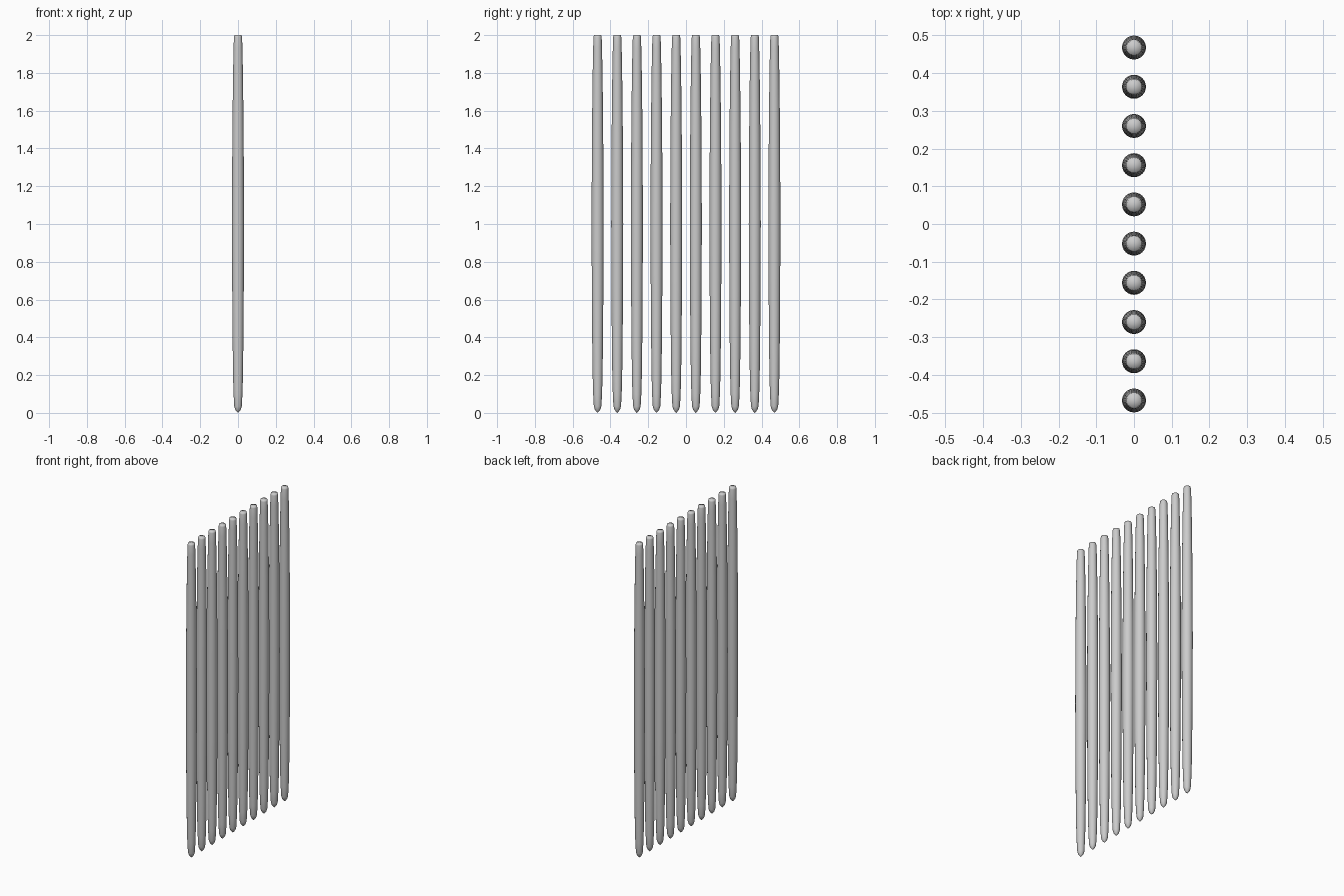
import bpy, bmesh
from math import sin, cos, pi

if "Cube" in bpy.data.objects:
    bpy.data.objects.remove(bpy.data.objects["Cube"])

SIDES = 24
COUNT = 10
SPAN = 0.468
# Profile of one stake: radius, height
PROFILE = [(0.007, 0.007), (0.015, 0.018), (0.02, 0.035), (0.0235, 0.1), (0.026, 0.19),
           (0.0285, 0.38), (0.0305, 0.65), (0.0318, 1.0), (0.0305, 1.35),
           (0.0285, 1.6), (0.026, 1.8), (0.0235, 1.93), (0.0215, 1.99), (0.019, 2.0)]


def stake_mesh():
    bm = bmesh.new()
    rings = [[bm.verts.new((r * cos(2 * pi * i / SIDES), r * sin(2 * pi * i / SIDES), z))
              for i in range(SIDES)] for r, z in PROFILE]
    tip = bm.verts.new((0, 0, 0))
    crown = bm.verts.new((0, 0, 2))
    for i in range(SIDES):
        j = (i + 1) % SIDES
        for a, b in zip(rings, rings[1:]):
            bm.faces.new((a[i], a[j], b[j], b[i]))
        bm.faces.new((tip, rings[0][j], rings[0][i]))
        bm.faces.new((crown, rings[-1][i], rings[-1][j]))
    for f in bm.faces:
        f.smooth = True
    mesh = bpy.data.meshes.new("stake")
    bm.to_mesh(mesh)
    bm.free()
    return mesh


# Row of identical stakes, pointed end down
mesh = stake_mesh()
for k in range(COUNT):
    stake = bpy.data.objects.new(f"stake_{k + 1}", mesh)
    stake.location.y = -SPAN + 2 * SPAN * k / (COUNT - 1)
    bpy.context.collection.objects.link(stake)
